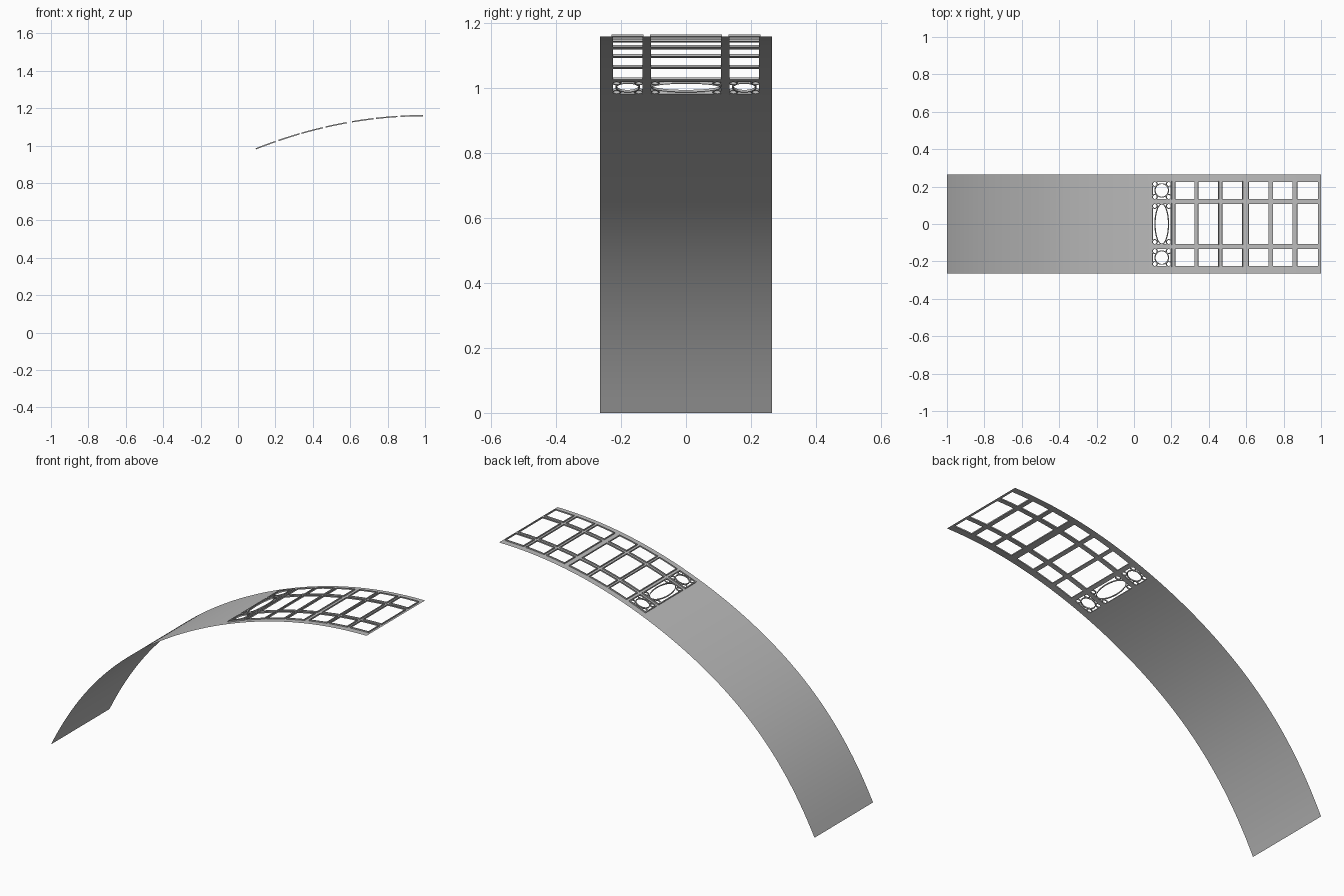
import bpy, bmesh
from math import sin, cos, pi, sqrt

cube = bpy.data.objects.get("Cube")
if cube:
    bpy.data.objects.remove(cube)

TOP = 1.157          # crown height, at x = 1
ROUND = 0.2167       # roundness of the crown
STEEP = (TOP - 4 * ROUND) / 2 ** 8   # extra drop towards the foot
HALF_W = 0.265
RIM_H = 0.007
RIM_W = 0.004

grey = bpy.data.materials.new("light_grey")
grey.use_nodes = True
colour = (0.5, 0.5, 0.5, 1)
grey.diffuse_color = colour
grey.node_tree.nodes["Principled BSDF"].inputs["Base Color"].default_value = colour


def bend(x, y, h=0.0):
    """Place plan position x, y on the arch, raised h along its normal."""
    u = 1 - x
    slope = 2 * ROUND * u + 8 * STEEP * u ** 7
    length = sqrt(1 + slope * slope)
    return (x - h * slope / length, y,
            TOP - ROUND * u ** 2 - STEEP * u ** 8 + h / length)


def finish(bm, name):
    mesh = bpy.data.meshes.new(name)
    bm.to_mesh(mesh)
    bm.free()
    mesh.materials.append(grey)
    obj = bpy.data.objects.new(name, mesh)
    bpy.context.collection.objects.link(obj)
    return obj


# Openings: first column holds the ornaments, the rest are plain windows
columns = [(0.097, 0.202), (0.217, 0.330), (0.341, 0.454), (0.468, 0.582),
           (0.610, 0.724), (0.739, 0.853), (0.869, 0.988)]
rows = [(-0.229, -0.130), (-0.111, 0.111), (0.130, 0.229)]


def inside(v, spans):
    return any(a < v < b for a, b in spans)


# Curved sheet with the openings left out
N = 44
xs = [-1 + (columns[0][0] + 1) * i / N for i in range(N)]
for a, b in columns:
    xs += [a + (b - a) * k / 3 for k in range(4)]
xs.append(1)
ys = [-HALF_W] + [y for r in rows for y in r] + [HALF_W]

bm = bmesh.new()
grid = [[bm.verts.new(bend(x, y)) for y in ys] for x in xs]
for i in range(len(xs) - 1):
    for j in range(len(ys) - 1):
        cx, cy = (xs[i] + xs[i + 1]) / 2, (ys[j] + ys[j + 1]) / 2
        if not (inside(cx, columns) and inside(cy, rows)):
            bm.faces.new((grid[i][j], grid[i + 1][j],
                          grid[i + 1][j + 1], grid[i][j + 1]))
sheet = finish(bm, "curved_sheet")
sheet.data.shade_smooth()


def add_band(bm, outer, inner):
    """Closed rim of rectangular section between two plan outlines."""
    loops = [[bm.verts.new(bend(x, y, h)) for x, y in pts]
             for pts, h in ((outer, 0), (outer, RIM_H), (inner, RIM_H), (inner, 0))]
    n = len(outer)
    for k in range(4):
        a, b = loops[k], loops[(k + 1) % 4]
        for i in range(n):
            j = (i + 1) % n
            bm.faces.new((a[i], a[j], b[j], b[i]))


def rect(x0, x1, y0, y1):
    low = [(x0 + (x1 - x0) * k / 3, y0) for k in range(4)]
    return low + [(x, y1) for x, _ in reversed(low)]


def oval(cx, cy, rx, ry, n):
    return [(cx + rx * cos(2 * pi * i / n), cy + ry * sin(2 * pi * i / n))
            for i in range(n)]


def add_ring(bm, cx, cy, rx, ry, n):
    add_band(bm, oval(cx, cy, rx, ry, n), oval(cx, cy, rx - RIM_W, ry - RIM_W, n))


# Rim around every opening
for c, (x0, x1) in enumerate(columns):
    for (y0, y1), side in zip(rows, ("right", "middle", "left")):
        bm = bmesh.new()
        w = RIM_W
        add_band(bm, rect(x0, x1, y0, y1), rect(x0 + w, x1 - w, y0 + w, y1 - w))
        kind = "window_rim" if c else "ornament_rim"
        finish(bm, f"{kind}_{side}_{c}")

# Ornaments: a large oval ring with a small ring in each corner
x0, x1 = columns[0]
for (y0, y1), side in zip(rows, ("right", "middle", "left")):
    cx, cy = (x0 + x1) / 2, (y0 + y1) / 2
    ry = (y1 - y0) / 2
    bm = bmesh.new()
    add_ring(bm, cx, cy, 0.038, 0.038 if ry < 0.1 else ry - 0.002, 40)
    for sx in (-1, 1):
        for sy in (-1, 1):
            add_ring(bm, cx + sx * 0.037, cy + sy * (ry - 0.015), 0.015, 0.015, 16)
    finish(bm, f"ornament_rings_{side}")
